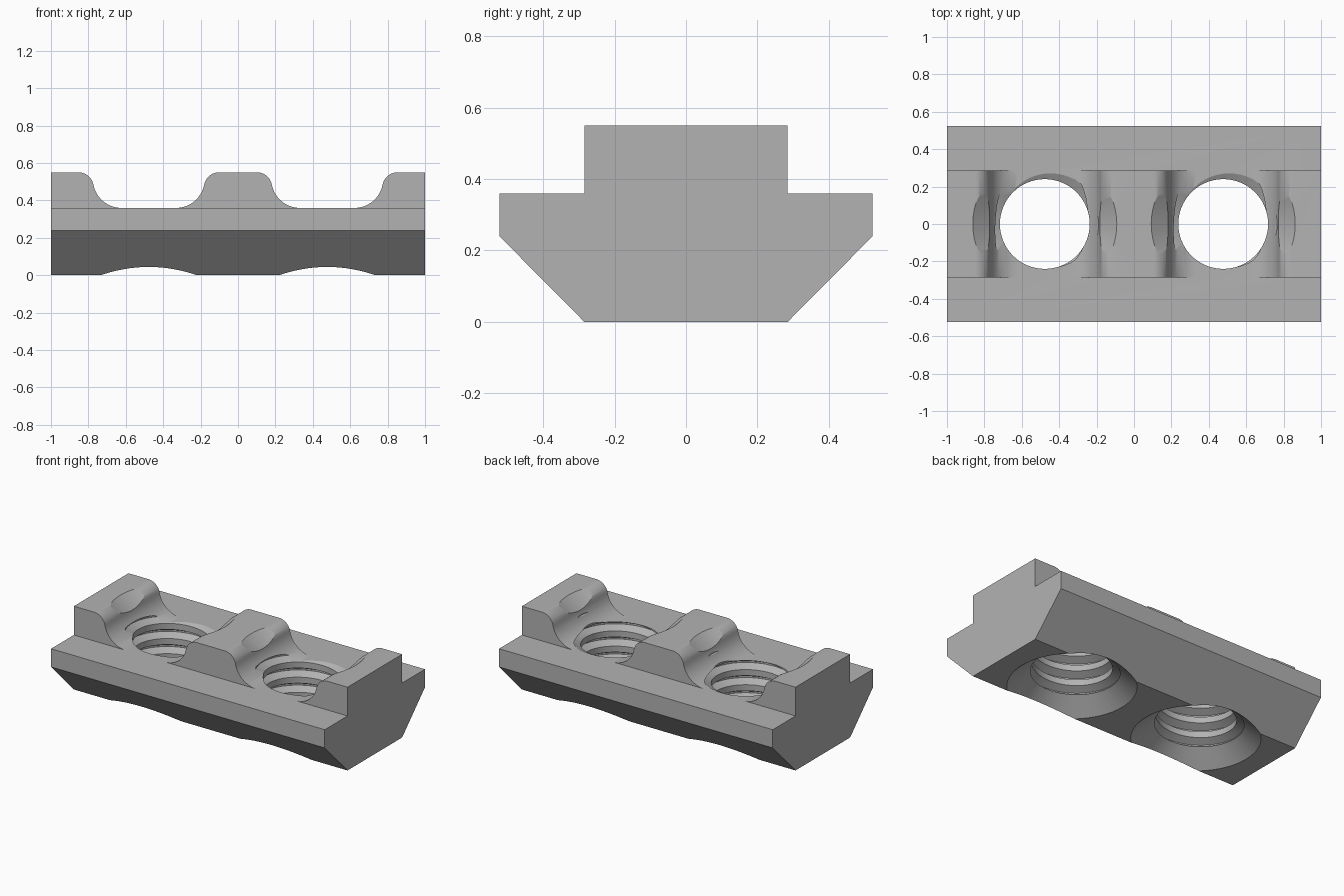
import bpy, bmesh
from math import sin, cos, pi, radians, atan2

cube = bpy.data.objects.get("Cube")
if cube:
    bpy.data.objects.remove(cube)

HOLE_X = 0.477
TOP, SHOULDER = 0.55, 0.36
BORE, GROOVE, RIM, PITCH = 0.24, 0.288, 0.385, 0.1

steel = bpy.data.materials.new("grey steel")
steel.use_nodes = True
grey = (0.45, 0.45, 0.45, 1)
steel.diffuse_color = grey
steel.node_tree.nodes["Principled BSDF"].inputs["Base Color"].default_value = grey


def make_object(name, bm):
    bmesh.ops.recalc_face_normals(bm, faces=bm.faces)
    mesh = bpy.data.meshes.new(name)
    bm.to_mesh(mesh)
    bm.free()
    mesh.materials.append(steel)
    obj = bpy.data.objects.new(name, mesh)
    bpy.context.collection.objects.link(obj)
    return obj


def prism(name, points, offset):
    """Extrude a closed outline of 3D points along an offset."""
    bm = bmesh.new()
    face = bm.faces.new([bm.verts.new(p) for p in points])
    out = bmesh.ops.extrude_face_region(bm, geom=[face])
    moved = [v for v in out["geom"] if isinstance(v, bmesh.types.BMVert)]
    bmesh.ops.translate(bm, verts=moved, vec=offset)
    return make_object(name, bm)


def boolean(target, other, operation):
    mod = target.modifiers.new(other.name, 'BOOLEAN')
    mod.operation, mod.solver, mod.object = operation, 'EXACT', other
    bpy.context.view_layer.objects.active = target
    bpy.ops.object.modifier_apply(modifier=mod.name)
    bpy.data.objects.remove(other)


def arc(cx, cz, r, start, end, steps=14):
    return [(cx + r * cos(start + (end - start) * i / steps),
             cz + r * sin(start + (end - start) * i / steps)) for i in range(steps + 1)]


def thread_cutter(x, segments=64):
    """One continuous helical strip, closed at both ends outside the block."""
    profile = [(0, BORE), (0.4, BORE), (0.65, GROOVE), (0.75, GROOVE)]
    turns, n = 10, len(profile)
    bm = bmesh.new()
    rows = []
    for k in range(turns * n):
        frac, r = profile[k % n]
        z0 = -0.22 + PITCH * (k // n + frac)
        rows.append([bm.verts.new((x + r * cos(2 * pi * j / segments),
                                   r * sin(2 * pi * j / segments),
                                   z0 + PITCH * j / segments)) for j in range(segments)])

    def vert(k, j):
        return rows[k][j] if j < segments else rows[k + n][0]

    for k in range(len(rows) - n - 1):
        for j in range(segments):
            bm.faces.new([vert(k, j), vert(k, j + 1), vert(k + 1, j + 1), vert(k + 1, j)])
    bmesh.ops.delete(bm, geom=[v for v in bm.verts if not v.link_faces], context='VERTS')
    # Fan caps around a centre point
    ends = [e for e in bm.edges if e.is_boundary]
    for low in (True, False):
        hub = bm.verts.new((x, 0, -0.15 if low else 0.7))
        for e in ends:
            if (e.verts[0].co.z < 0.3) == low:
                bm.faces.new([e.verts[0], e.verts[1], hub])
    return make_object("thread_cutter", bm)


def chamfer_cutter(x, z, direction, segments=64):
    """Cone that opens the hole outwards, widest beyond the face at z."""
    slope, inner, extra = 1.25, 0.2, 0.05
    outer = RIM + extra * slope
    depth = (outer - inner) / slope
    bm = bmesh.new()
    bmesh.ops.create_cone(bm, cap_ends=True, segments=segments, depth=depth,
                          radius1=inner if direction > 0 else outer,
                          radius2=outer if direction > 0 else inner)
    bmesh.ops.translate(bm, verts=bm.verts, vec=(x, 0, z + direction * (extra - depth / 2)))
    return make_object("chamfer_cutter", bm)


# Lower bar with bevelled underside
half = [(0.285, 0), (0.523, 0.24), (0.523, SHOULDER)]
section = half + [(-y, z) for y, z in reversed(half)]
body = prism("slot_nut", [(-1, y, z) for y, z in section], (2, 0, 0))

# Raised rib with two rounded saddles
big, small = 0.154, 0.08
tilt = atan2(0.47 - SHOULDER - big, 0.23)
side = (arc(0.145, SHOULDER + big, big, radians(-90), tilt)
        + arc(0.375, 0.47, small, tilt + pi, radians(90))[1:])
saddle = [(-d, z) for d, z in reversed(side)] + [(-0.14, 0.35), (0.14, 0.35)] + side
outline = [(-1, 0.2), (-1, TOP)]
for cx in (-HOLE_X, HOLE_X):
    outline += [(cx + d, z) for d, z in saddle]
outline += [(1, TOP), (1, 0.2)]
rib = prism("rib", [(x, -0.285, z) for x, z in outline], (0, 0.57, 0))
boolean(body, rib, 'UNION')

# Threaded holes, chamfered at both ends
for x in (-HOLE_X, HOLE_X):
    boolean(body, chamfer_cutter(x, 0, -1), 'DIFFERENCE')
    boolean(body, chamfer_cutter(x, TOP, 1), 'DIFFERENCE')
    boolean(body, thread_cutter(x), 'DIFFERENCE')

bpy.ops.object.select_all(action='DESELECT')
body.select_set(True)
bpy.context.view_layer.objects.active = body
bpy.ops.object.shade_smooth_by_angle(angle=radians(25))
